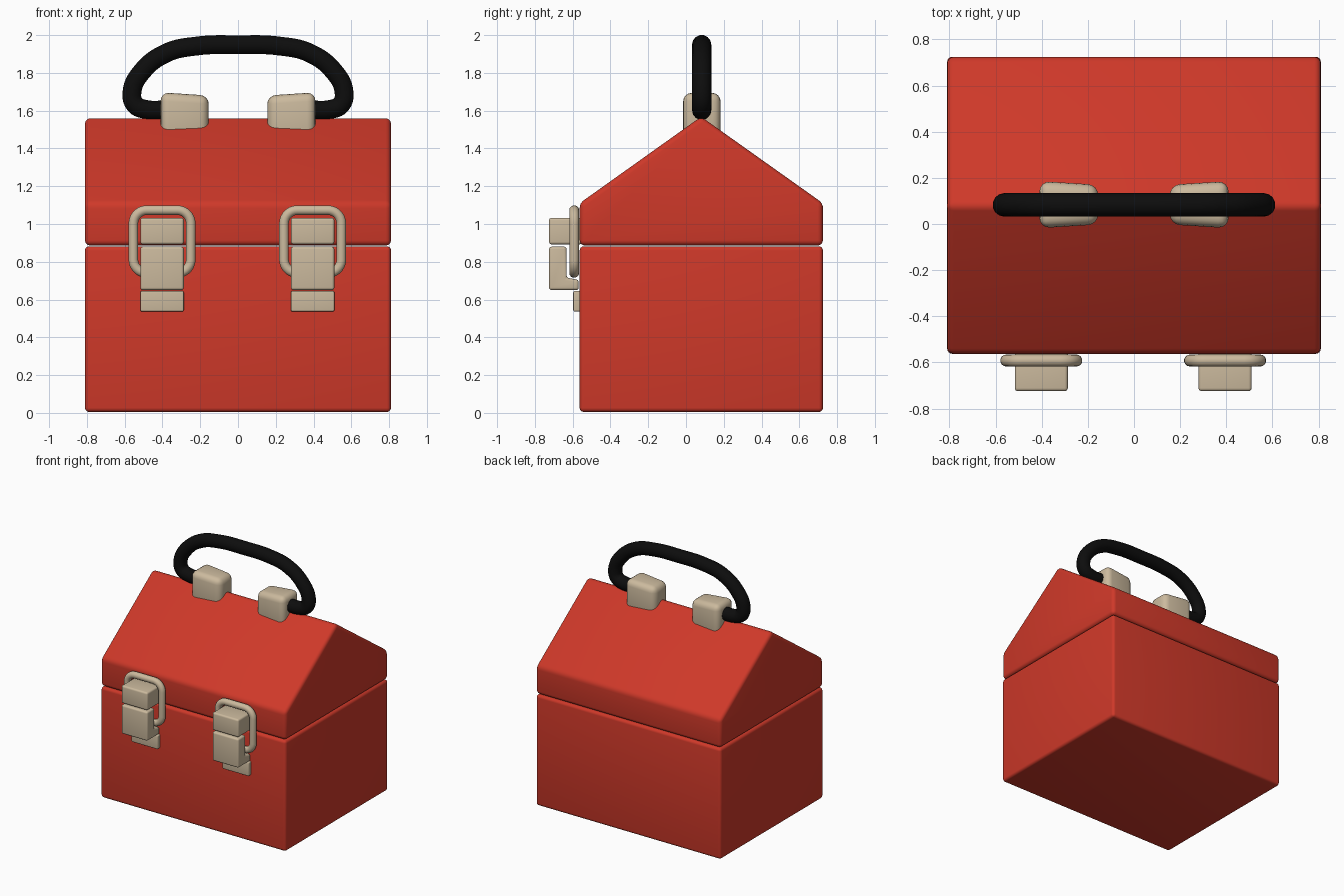
import bpy, bmesh, math
from mathutils import Vector

if "Cube" in bpy.data.objects:
    bpy.data.objects.remove(bpy.data.objects["Cube"])


def material(name, color):
    m = bpy.data.materials.new(name)
    m.diffuse_color = (*color, 1)
    m.use_nodes = True
    m.node_tree.nodes["Principled BSDF"].inputs["Base Color"].default_value = m.diffuse_color
    return m


RED = material("red_paint", (0.62, 0.04, 0.022))
TAN = material("tan_metal", (0.60, 0.49, 0.34))
BLACK = material("black_rubber", (0.004, 0.004, 0.004))


def finish(ob, mat, angle=50):
    ob.data.materials.append(mat)
    bpy.ops.object.select_all(action='DESELECT')
    ob.select_set(True)
    bpy.context.view_layer.objects.active = ob
    if ob.type == 'CURVE':
        bpy.ops.object.convert(target='MESH')
    bpy.ops.object.shade_smooth_by_angle(angle=math.radians(angle))


def extrude_x(name, profile, x0, x1, mat, bevel, inner=None):
    """Extrude a (y, z) profile from x0 to x1, then round the edges."""
    bm = bmesh.new()
    a = [bm.verts.new((x0, y, z)) for y, z in (inner or profile)]
    b = [bm.verts.new((x1, y, z)) for y, z in profile]
    n = len(a)
    bm.faces.new(a)
    bm.faces.new(b[::-1])
    for i in range(n):
        bm.faces.new((a[i], b[i], b[(i + 1) % n], a[(i + 1) % n]))
    bmesh.ops.recalc_face_normals(bm, faces=bm.faces[:])
    bmesh.ops.bevel(bm, geom=bm.edges[:], offset=bevel, segments=4,
                    profile=0.5, affect='EDGES')
    bmesh.ops.recalc_face_normals(bm, faces=bm.faces[:])
    me = bpy.data.meshes.new(name)
    bm.to_mesh(me)
    bm.free()
    ob = bpy.data.objects.new(name, me)
    bpy.context.collection.objects.link(ob)
    finish(ob, mat)
    return ob


def box(y0, y1, z0, z1):
    return [(y0, z0), (y1, z0), (y1, z1), (y0, z1)]


def tube(name, pts, radius, mat, cyclic=False):
    cu = bpy.data.curves.new(name, 'CURVE')
    cu.dimensions = '3D'
    cu.bevel_depth = radius
    cu.bevel_resolution = 5
    cu.resolution_u = 8
    cu.use_fill_caps = not cyclic
    sp = cu.splines.new('POLY' if cyclic else 'BEZIER')
    target = sp.points if cyclic else sp.bezier_points
    target.add(len(pts) - 1)
    for p, co in zip(target, pts):
        if cyclic:
            p.co = (*co, 1)
        else:
            p.co = co
            p.handle_left_type = p.handle_right_type = 'AUTO'
    sp.use_cyclic_u = cyclic
    ob = bpy.data.objects.new(name, cu)
    bpy.context.collection.objects.link(ob)
    finish(ob, mat)


def rounded_loop(cx, cz, hx, hz, r, y):
    pts = []
    for k, (sx, sz) in enumerate([(1, 1), (-1, 1), (-1, -1), (1, -1)]):
        for i in range(8):
            t = math.radians(90 * k + 90 * i / 7)
            pts.append((cx + sx * (hx - r) + r * math.cos(t), y,
                        cz + sz * (hz - r) + r * math.sin(t)))
    return pts


# Box body and gabled lid
extrude_x("box_body", box(-0.563, 0.725, 0.005, 0.882), -0.81, 0.81, RED, 0.022)
extrude_x("lid", [(-0.563, 0.886), (0.725, 0.886), (0.725, 1.11),
                  (0.08, 1.568), (-0.563, 1.11)], -0.81, 0.81, RED, 0.028)

# Handle brackets, narrowing toward the middle
for side, s in (("left", -1), ("right", 1)):
    extrude_x(f"handle_bracket_{side}", box(-0.018, 0.186, 1.44, 1.697),
              s * 0.155, s * 0.41, TAN, 0.045, inner=box(-0.002, 0.17, 1.44, 1.68))

# Carry handle
half = [(0.36, 1.606), (0.49, 1.607), (0.545, 1.632), (0.561, 1.70),
        (0.51, 1.805), (0.38, 1.905), (0.22, 1.942)]
path = ([(-x, 0.083, z) for x, z in half] + [(0, 0.083, 1.949)]
        + [(x, 0.083, z) for x, z in reversed(half)])
tube("handle", path, 0.051, BLACK)

# Latches: catch block, hooked lever, base plate and wire loop
for side, cx in (("left", -0.402), ("right", 0.395)):
    a, b = cx - 0.115, cx + 0.115
    extrude_x(f"latch_catch_{side}", box(-0.725, -0.55, 0.892, 1.033), a, b, TAN, 0.014)
    extrude_x(f"latch_lever_{side}",
              [(-0.725, 0.65), (-0.568, 0.65), (-0.568, 0.705), (-0.632, 0.715),
               (-0.632, 0.88), (-0.725, 0.88)], a, b, TAN, 0.014)
    extrude_x(f"latch_plate_{side}", box(-0.597, -0.55, 0.537, 0.645), a, b, TAN, 0.008)
    tube(f"latch_wire_{side}", rounded_loop(cx, 0.907, 0.152, 0.166, 0.07, -0.592),
         0.026, TAN, cyclic=True)
